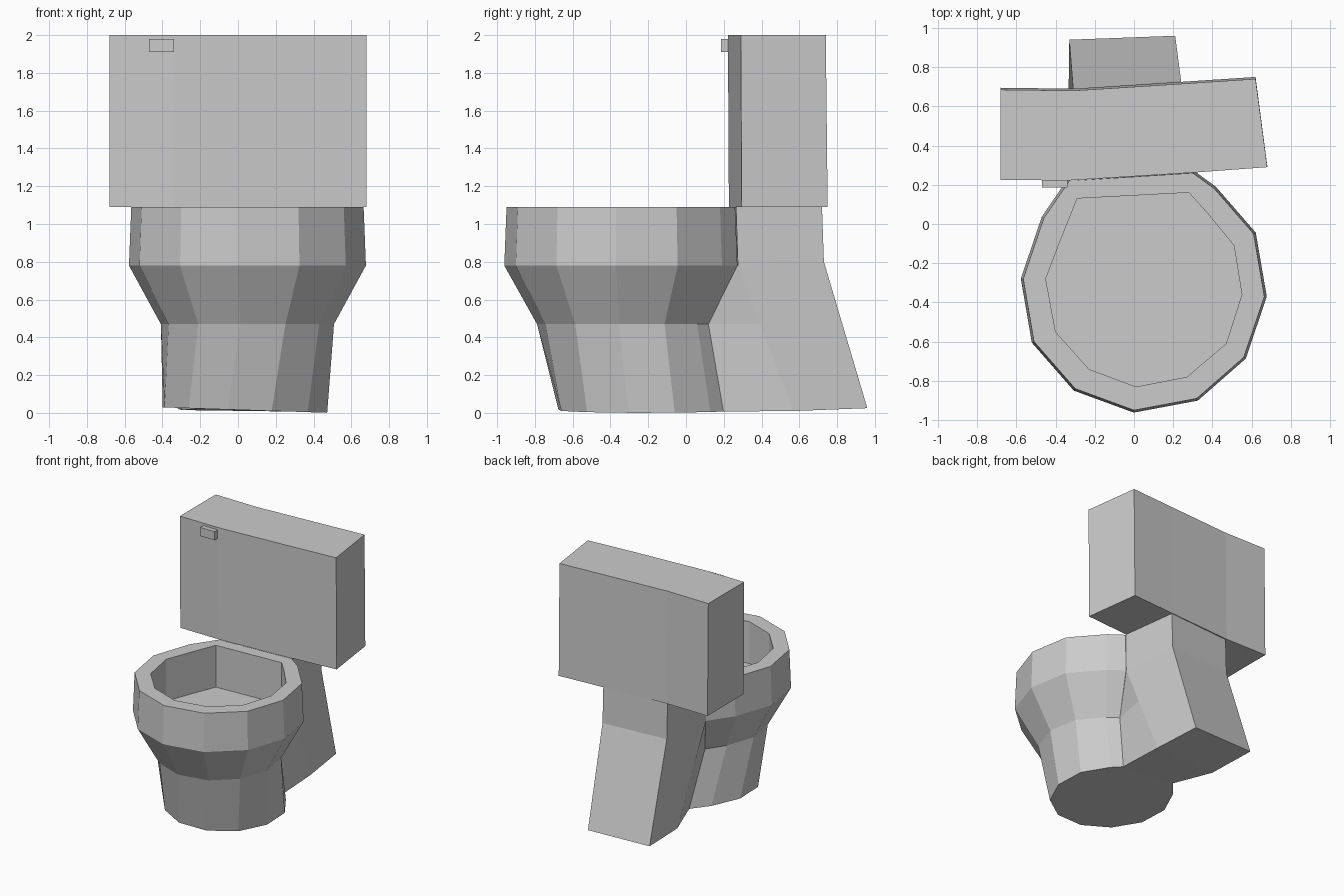
import bpy, bmesh, math

if "Cube" in bpy.data.objects:
    bpy.data.objects.remove(bpy.data.objects["Cube"])


def loft(name, rings):
    """Skin a closed solid through rings of equal point count, capped at both ends."""
    bm = bmesh.new()
    vr = [[bm.verts.new(p) for p in ring] for ring in rings]
    n = len(rings[0])
    for a, b in zip(vr, vr[1:]):
        for i in range(n):
            j = (i + 1) % n
            bm.faces.new((a[i], a[j], b[j], b[i]))
    bm.faces.new(vr[0][::-1])
    bm.faces.new(vr[-1])
    bmesh.ops.recalc_face_normals(bm, faces=bm.faces)
    mesh = bpy.data.meshes.new(name)
    bm.to_mesh(mesh)
    bm.free()
    ob = bpy.data.objects.new(name, mesh)
    bpy.context.collection.objects.link(ob)
    return ob


def flat(pts, z):
    return [(x, y, z) for x, y in pts]


# Bowl outlines: outer rim and opening
CX, CY = 0.05, -0.345
outer = [(.30, .26), (.41, .18), (.61, -.05), (.665, -.37), (.56, -.68), (.32, -.89),
         (0, -.95), (-.30, -.84), (-.51, -.60), (-.565, -.28), (-.46, .03), (-.33, .22)]
inner = [(.28, .16), (.37, .06), (.51, -.11), (.55, -.36), (.47, -.61), (.27, -.78),
         (.01, -.83), (-.23, -.74), (-.40, -.55), (-.45, -.28), (-.37, -.07), (-.29, .13)]


def ring(sx, sy, cx, cy, z, turn=0.0, tilt=0.0):
    c, s = math.cos(turn), math.sin(turn)
    out = []
    for x, y in outer:
        dx, dy = (x - CX) * sx, (y - CY) * sy
        px, py = cx + dx * c - dy * s, cy + dx * s + dy * c
        out.append((px, py, z - tilt * (px - cx)))
    return out


# Bowl with pedestal, hollow on top
base = ring(.72, .75, .035, -.23, .015, math.radians(-7), .033)
waist = ring(.745, .75, .05, -.335, .47)
loft("bowl", [base, waist, ring(1.02, 1.02, CX, CY, .78),
              flat(outer, 1.09), flat(inner, 1.09), flat(inner, .75)])

# Back support that leans out towards the floor
support_low = [(-.30, .54, .015), (.25, .57, .01), (.21, .96, .025), (-.33, .94, .03)]
support_mid = [(-.34, .23, .78), (.305, .275, .78), (.24, .73, .80), (-.31, .69, .80)]
support_top = [(-.33, .22, 1.09), (.30, .265, 1.09), (.24, .72, 1.09), (-.31, .68, 1.09)]
loft("back_support", [support_low, support_mid, support_top])


# Web joining pedestal to support
def mix(a, b, t):
    return tuple(p + (q - p) * t for p, q in zip(a, b))


hip_r, hip_l = (mix(support_low[i], support_mid[i], .6) for i in (1, 0))
loft("pedestal_web", [
    [base[11], base[0], support_low[1], support_low[0]],
    [waist[11], waist[0], hip_r, hip_l],
    [(-.335, .225, .78), (.30, .27, .78), support_mid[1], support_mid[0]]])

# Cistern
tank = [(-.68, .225), (-.34, .222), (.30, .262), (.68, .29), (.62, .74),
        (.24, .715), (-.31, .68), (-.68, .685)]
tank_low = [(x, y + (.01 if y > .5 else 0.005)) for x, y in tank]
loft("cistern", [flat(tank_low, 1.09), flat(tank, 2.0)])

# Flush lever
lever = [(-.47, .185), (-.34, .185), (-.34, .235), (-.47, .235)]
loft("flush_lever", [flat(lever, 1.91), flat(lever, 1.98)])
